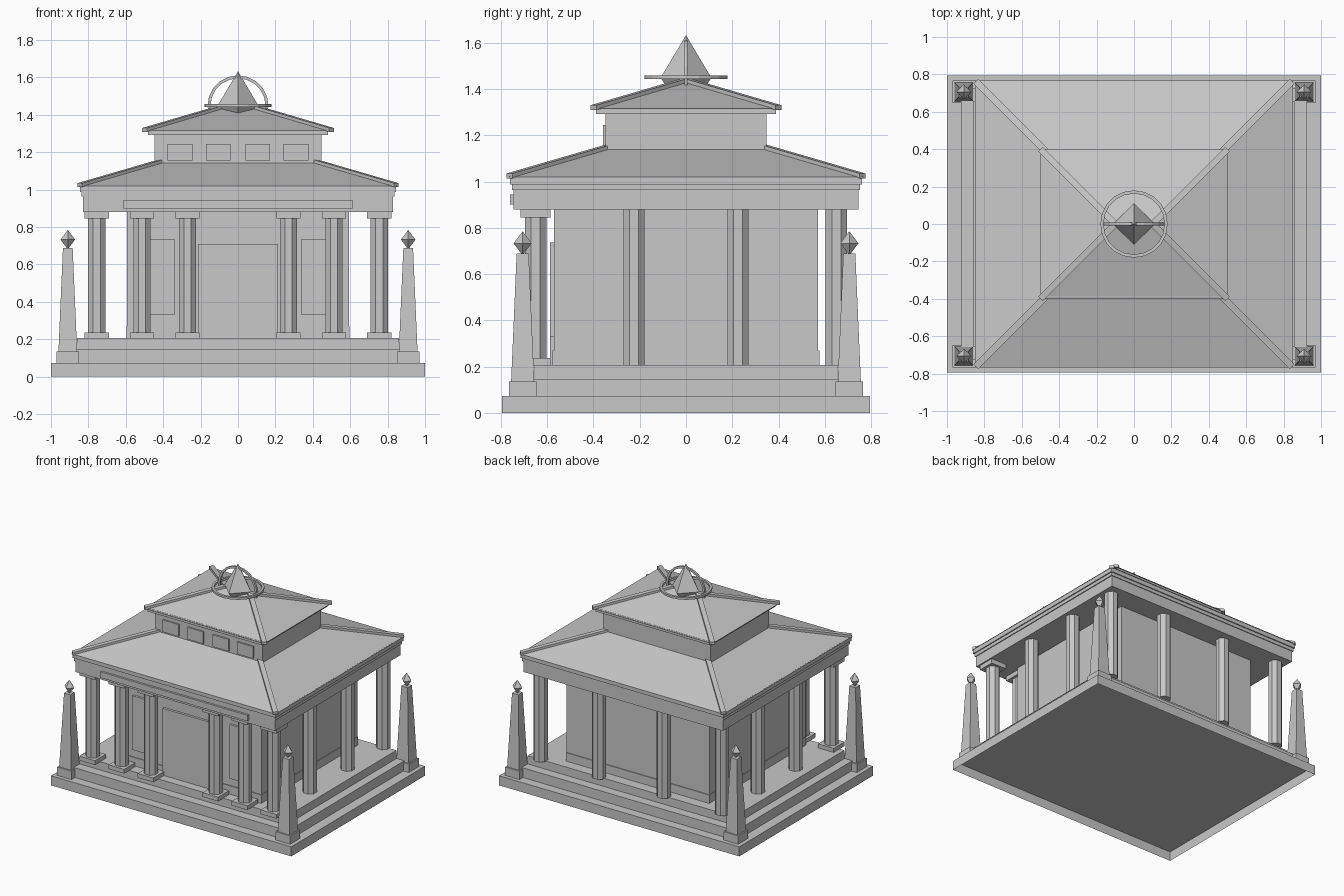
import bpy, bmesh, math
from mathutils import Vector

if "Cube" in bpy.data.objects:
    bpy.data.objects.remove(bpy.data.objects["Cube"])

stone = bpy.data.materials.new("grey stone")
stone.diffuse_color = (0.58, 0.58, 0.58, 1)
stone.use_nodes = True
stone.node_tree.nodes["Principled BSDF"].inputs["Base Color"].default_value = stone.diffuse_color


def make(name, verts, faces):
    me = bpy.data.meshes.new(name)
    me.from_pydata(verts, [], faces)
    bm = bmesh.new()
    bm.from_mesh(me)
    bmesh.ops.recalc_face_normals(bm, faces=bm.faces)
    bm.to_mesh(me)
    bm.free()
    me.materials.append(stone)
    ob = bpy.data.objects.new(name, me)
    bpy.context.collection.objects.link(ob)
    return ob


def taper(name, x, y, z0, z1, a, b, bottom=True):
    """Block with half sizes a at the bottom and b at the top."""
    v = [(x + sx * h[0], y + sy * h[1], z) for h, z in ((a, z0), (b, z1))
         for sx, sy in ((-1, -1), (1, -1), (1, 1), (-1, 1))]
    f = [(4, 5, 6, 7)] + ([(3, 2, 1, 0)] if bottom else [])
    f += [(i, (i + 1) % 4, (i + 1) % 4 + 4, i + 4) for i in range(4)]
    return make(name, v, f)


def block(name, x, y, z0, z1, hx, hy, bottom=True):
    return taper(name, x, y, z0, z1, (hx, hy), (hx, hy), bottom)


def prism(name, x, y, z0, z1, apothem, n=8):
    r = apothem / math.cos(math.pi / n)
    v = [(x + r * math.cos((i + .5) * math.tau / n), y + r * math.sin((i + .5) * math.tau / n), z)
         for z in (z0, z1) for i in range(n)]
    f = [tuple(range(n)), tuple(range(n, 2 * n))]
    f += [(i, (i + 1) % n, (i + 1) % n + n, i + n) for i in range(n)]
    return make(name, v, f)


def diamond(name, x, y, z, r, up, down):
    v = [(x + r, y, z), (x, y + r, z), (x - r, y, z), (x, y - r, z), (x, y, z + up), (x, y, z - down)]
    return make(name, v, [(i, (i + 1) % 4, k) for k in (4, 5) for i in range(4)])


def ring(name, r0, r1, depth, z, upright=False, n=20):
    """Flat band ring of rectangular section."""
    v = []
    for i in range(n):
        c, s = math.cos(i * math.tau / n), math.sin(i * math.tau / n)
        for r, d in ((r0, -depth), (r1, -depth), (r1, depth), (r0, depth)):
            v.append((r * c, d, z + r * s) if upright else (r * c, r * s, z + d))
    f = [(4 * i + k, 4 * i + (k + 1) % 4, (4 * i + 4) % (4 * n) + (k + 1) % 4, (4 * i + 4) % (4 * n) + k)
         for i in range(n) for k in range(4)]
    return make(name, v, f)


def beam(name, p, q, w, h):
    """Straight strip from p to q, resting on the line."""
    p, q = Vector(p), Vector(q)
    d = (q - p).normalized()
    side = d.cross(Vector((0, 0, 1))).normalized() * w / 2
    up = Vector((0, 0, h))
    low = Vector((0, 0, -.008))
    v = [e + o for e in (p, q) for o in (side + low, side + up, -side + up, -side + low)]
    f = [(0, 1, 2, 3), (4, 5, 6, 7)] + [(k, (k + 1) % 4, (k + 1) % 4 + 4, k + 4) for k in range(4)]
    return make(name, v, f)


# stepped platform, hollow underneath
block("platform_base", 0, 0, 0, .072, 1, .795, bottom=False)
block("platform_middle_step", 0, 0, .072, .145, .925, .725)
block("platform_top_step", 0, 0, .145, .207, .86, .655)

# main hall with plinth, door and tall windows
block("hall", 0, 0, .207, .88, .594, .57)
block("hall_plinth", 0, 0, .207, .27, .597, .576)
block("door", 0, -.575, .207, .71, .215, .013)
for s in (-1, 1):
    block("hall_window", s * .405, -.575, .33, .737, .065, .012)

# columns: front row with bases and capitals, plain ones elsewhere
for s in (-1, 1):
    for x in (.755, .513, .27):
        prism("front_column", s * x, -.65, .23, .85, .046)
        block("column_base", s * x, -.65, .205, .237, .065, .065)
        block("column_capital", s * x, -.65, .845, .88, .065, .065)
    for x, y in ((.755, .65), (.27, .65), (.755, .225), (.755, -.225)):
        prism("plain_column", s * x, y, .205, .885, .046)

# entablature and front panel
block("frieze", 0, 0, .88, .965, .83, .746)
block("lower_cornice", 0, 0, .963, .99, .837, .752)
block("upper_cornice", 0, 0, .988, 1.022, .845, .76)
block("front_panel", 0, -.75, .90, .945, .612, .011)

# lower roof
taper("lower_roof", 0, 0, 1.02, 1.15, (.85, .767), (.405, .322))

# upper storey with small windows
block("upper_storey", 0, 0, 1.1, 1.3, .447, .348)
for x in (-.31, -.105, .105, .31):
    block("upper_window", x, -.35, 1.155, 1.245, .066, .009)
block("upper_eave", 0, 0, 1.293, 1.32, .48, .39)

# upper roof
taper("upper_roof", 0, 0, 1.316, 1.434, (.5, .4), (.1, .001))

# hip strips
for sx in (-1, 1):
    for sy in (-1, 1):
        beam("lower_hip", (sx * .846, sy * .763, 1.022), (sx * .41, sy * .327, 1.149), .035, .013)
        beam("upper_hip", (sx * .5, sy * .4, 1.317), (sx * .1, 0, 1.434), .035, .013)

# crowning crystal and rings
diamond("roof_crystal", 0, 0, 1.448, .11, .185, .15)
ring("flat_ring", .163, .18, .008, 1.451)
ring("upright_ring", .147, .163, .007, 1.448, True)

# corner obelisks
for sx in (-1, 1):
    for sy in (-1, 1):
        x, y = sx * .91, sy * .706
        block("obelisk_base", x, y, .072, .135, .06, .06)
        taper("obelisk_shaft", x, y, .135, .688, (.05, .05), (.026, .026))
        diamond("obelisk_finial", x, y, .733, .039, .052, .052)
